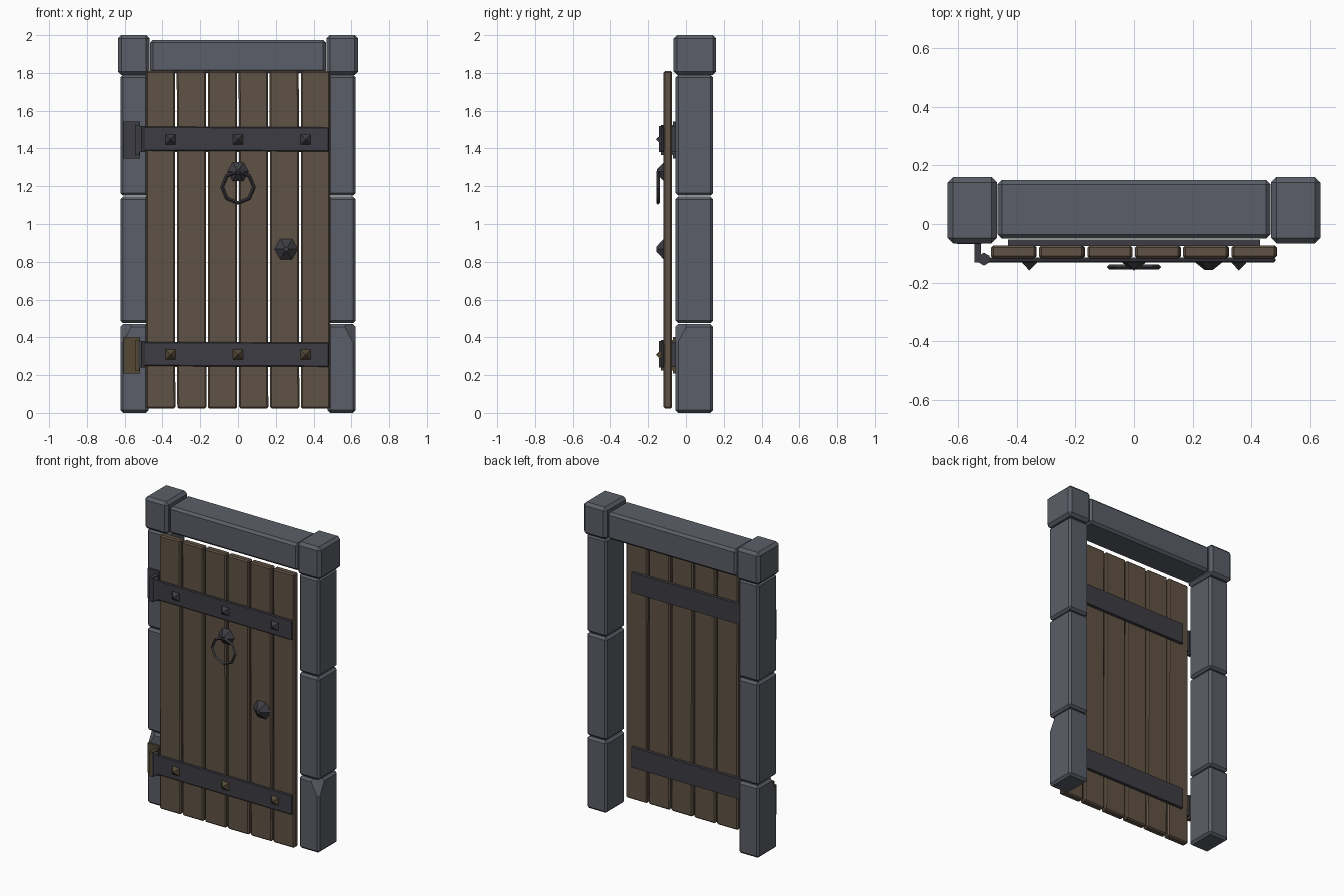
import bpy, bmesh, math, random
from mathutils import Vector, Matrix

if "Cube" in bpy.data.objects:
    bpy.data.objects.remove(bpy.data.objects["Cube"])

random.seed(4)

def material(name, col):
    m = bpy.data.materials.new(name)
    m.diffuse_color = (*col, 1)
    m.use_nodes = True
    m.node_tree.nodes["Principled BSDF"].inputs["Base Color"].default_value = m.diffuse_color
    return m

STONE = material("grey stone", (0.105, 0.113, 0.138))
WOOD = material("brown wood", (0.118, 0.085, 0.058))
IRON = material("dark iron", (0.047, 0.046, 0.056))
RUST = material("rusty iron", (0.088, 0.065, 0.036))

def finish(bm, name, mat):
    bmesh.ops.recalc_face_normals(bm, faces=bm.faces[:])
    me = bpy.data.meshes.new(name)
    bm.to_mesh(me)
    bm.free()
    me.materials.append(mat)
    ob = bpy.data.objects.new(name, me)
    bpy.context.collection.objects.link(ob)
    return ob

def box(name, lo, hi, mat, bevel=0.0, tilt=0.0, chip=None):
    """Box from lo to hi, chamfered, tilted about y, optionally cut by a plane."""
    lo, hi = Vector(lo), Vector(hi)
    bm = bmesh.new()
    bmesh.ops.create_cube(bm, size=1)
    bmesh.ops.scale(bm, vec=hi - lo, verts=bm.verts[:])
    if bevel:
        bmesh.ops.bevel(bm, geom=bm.edges[:], offset=bevel, segments=1, affect='EDGES')
    bmesh.ops.rotate(bm, matrix=Matrix.Rotation(tilt, 3, 'Y'), verts=bm.verts[:])
    bmesh.ops.translate(bm, vec=(lo + hi) / 2, verts=bm.verts[:])
    if chip:
        a, b, c = map(Vector, chip)
        n = (b - a).cross(c - a)
        if n.dot((lo + hi) / 2 - a) > 0:
            n = -n
        r = bmesh.ops.bisect_plane(bm, geom=bm.verts[:] + bm.edges[:] + bm.faces[:],
                                   plane_co=a, plane_no=n, clear_outer=True)
        cut = [e for e in r['geom_cut'] if isinstance(e, bmesh.types.BMEdge)]
        bmesh.ops.edgeloop_fill(bm, edges=cut)
    return finish(bm, name, mat)

def stud(name, x, y, z, r1, r2, depth, sides, turn, mat):
    """Cone pointing forward (-y) with its base at y."""
    bm = bmesh.new()
    bmesh.ops.create_cone(bm, cap_ends=True, segments=sides, radius1=r1, radius2=r2, depth=depth)
    m = (Matrix.Translation((x, y - depth / 2, z)) @ Matrix.Rotation(math.pi / 2, 4, 'X')
         @ Matrix.Rotation(turn, 4, 'Z'))
    bmesh.ops.transform(bm, matrix=m, verts=bm.verts[:])
    return finish(bm, name, mat)

# Stone frame: three blocks and a cap on each side
for s, side in ((-1, "left"), (1, "right")):
    xs = sorted((s * 0.475, s * 0.622))
    for i, (z0, z1) in enumerate(((0, 0.47), (0.475, 1.145), (1.15, 1.79))):
        ox, fy = s * 0.622, -0.055
        # lowest block has its outer front corner broken off
        chip = None if i else ((ox, fy, 0.35), (ox - s * 0.065, fy, 0.47), (ox, fy + 0.065, 0.47))
        box(f"{side}_post_block_{i + 1}", (xs[0], fy, z0), (xs[1], 0.143, z1), STONE, 0.014, chip=chip)
    xs = sorted((s * 0.468, s * 0.636))
    box(f"{side}_post_cap", (xs[0], -0.066, 1.79), (xs[1], 0.16, 2.0), STONE, 0.018)
box("lintel", (-0.466, -0.05, 1.80), (0.466, 0.15, 1.975), STONE, 0.015)

# Door planks, slightly out of true
for i in range(6):
    x = -0.41 + i * 0.164
    box(f"plank_{i + 1}", (x - 0.077, -0.118, 0.023), (x + 0.077, -0.073, 1.81), WOOD, 0.008,
        tilt=random.uniform(-0.002, 0.002))

# Iron straps, back battens, hinges and studs
for z, level, mat in ((1.45, "upper", IRON), (0.31, "lower", RUST)):
    box(f"{level}_strap", (-0.5, -0.131, z - 0.064), (0.482, -0.115, z + 0.064), IRON, 0.005, 0.004)
    box(f"{level}_back_batten", (-0.43, -0.075, z - 0.068), (0.43, -0.053, z + 0.065), IRON)
    box(f"{level}_hinge_plate", (-0.605, -0.068, z - 0.102), (-0.52, -0.05, z + 0.092), mat)
    box(f"{level}_hinge_arm", (-0.545, -0.132, z - 0.085), (-0.522, -0.06, z + 0.075), mat)
    bm = bmesh.new()
    bmesh.ops.create_cone(bm, cap_ends=True, segments=6, radius1=0.022, radius2=0.022, depth=0.14)
    bmesh.ops.translate(bm, vec=(-0.512, -0.12, z), verts=bm.verts[:])
    finish(bm, f"{level}_hinge_barrel", IRON)
    for i, x in enumerate((-0.357, 0.0, 0.358)):
        stud(f"{level}_stud_{i + 1}", x, -0.129, z - 0.002, 0.04, 0, 0.03, 4, math.pi / 4, mat)

# Door knob and knocker boss
stud("door_knob", 0.255, -0.117, 0.867, 0.064, 0.014, 0.04, 6, math.pi / 6, IRON)
stud("knocker_boss", 0, -0.117, 1.277, 0.058, 0.014, 0.036, 6, math.pi / 6, IRON)

# Knocker ring: eight-sided loop with a square section
bm = bmesh.new()
N, R, r = 8, 0.084, 0.009
rings = []
for i in range(N):
    a = 2 * math.pi * i / N
    rings.append([bm.verts.new(((R + r * math.cos(b)) * math.sin(a), -0.147 + r * math.sin(b),
                                1.195 + (R + r * math.cos(b)) * math.cos(a)))
                  for b in (0, math.pi / 2, math.pi, 1.5 * math.pi)])
for i in range(N):
    p, q = rings[i], rings[(i + 1) % N]
    for j in range(4):
        k = (j + 1) % 4
        bm.faces.new((p[j], q[j], q[k], p[k]))
finish(bm, "knocker_ring", IRON)
